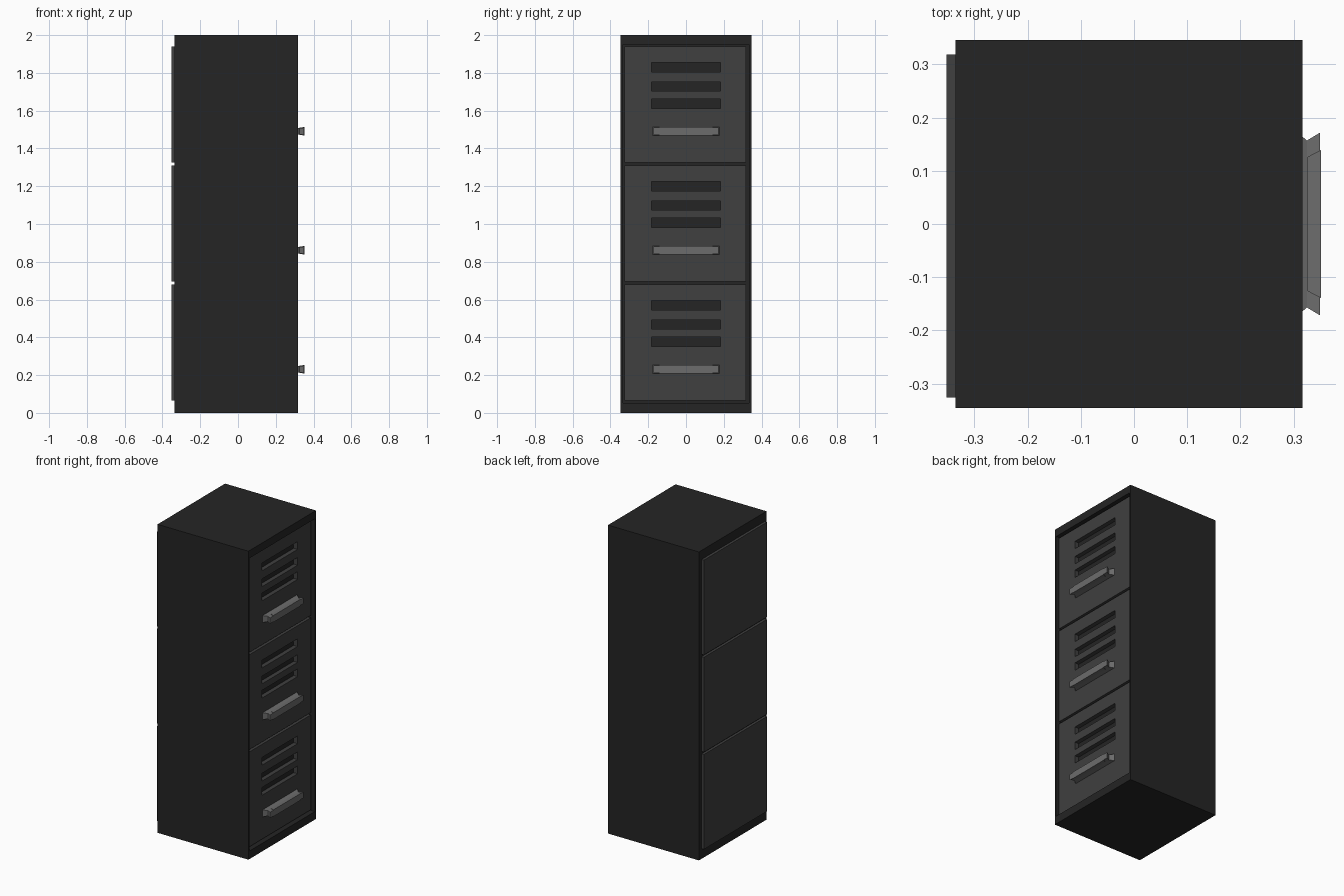
import bpy, bmesh
from mathutils import Vector

if "Cube" in bpy.data.objects:
    bpy.data.objects.remove(bpy.data.objects["Cube"])


def material(name, v):
    m = bpy.data.materials.new(name)
    m.diffuse_color = (v, v, v, 1)
    m.use_nodes = True
    m.node_tree.nodes["Principled BSDF"].inputs["Base Color"].default_value = m.diffuse_color
    return m


BODY = material("body_black", 0.018)
DOOR = material("drawer_grey", 0.05)
PULL = material("pull_grey", 0.15)
VENT = material("vent_light_grey", 0.55)


def finish(name, bm, mat=None):
    bmesh.ops.recalc_face_normals(bm, faces=bm.faces)
    me = bpy.data.meshes.new(name)
    bm.to_mesh(me)
    bm.free()
    ob = bpy.data.objects.new(name, me)
    bpy.context.collection.objects.link(ob)
    if mat:
        me.materials.append(mat)
    return ob


def add_box(bm, lo, hi):
    lo, hi = Vector(lo), Vector(hi)
    verts = bmesh.ops.create_cube(bm, size=1)["verts"]
    for v in verts:
        v.co = (lo + hi) / 2 + v.co * (hi - lo)
    return verts


def box(name, lo, hi, mat):
    bm = bmesh.new()
    add_box(bm, lo, hi)
    return finish(name, bm, mat)


def loft(name, sections, mat):
    """Rectangles (x, half width, half height, z centre) joined along x."""
    bm = bmesh.new()
    rings = [[bm.verts.new((x, sy * w, zc + sz * h))
              for sy, sz in ((-1, -1), (1, -1), (1, 1), (-1, 1))]
             for x, w, h, zc in sections]
    for a, b in zip(rings, rings[1:]):
        for i in range(4):
            j = (i + 1) % 4
            bm.faces.new((a[i], a[j], b[j], b[i]))
    bm.faces.new(rings[0])
    bm.faces.new(rings[-1])
    return finish(name, bm, mat)


# Cabinet shell with a shallow recess on the drawer side
bm = bmesh.new()
add_box(bm, (-0.335, -0.346, 0), (0.317, 0.346, 2))
front = max(bm.faces, key=lambda f: f.calc_center_median().x)
bmesh.ops.inset_region(bm, faces=[front], thickness=0.016)
for v in front.verts:
    v.co.z = 0.052 if v.co.z < 1 else 1.95
pocket = bmesh.ops.extrude_discrete_faces(bm, faces=[front])["faces"][0]
for v in pocket.verts:
    v.co.x = 0.272
finish("cabinet_body", bm, BODY)

X_FRONT = 0.300
for i in range(3):
    z0 = 0.066 + 0.63 * i
    tag = f"_{i + 1}"

    # Drawer front with three vent slots cut in
    drawer = box("drawer_front" + tag, (0.25, -0.326, z0),
                 (X_FRONT, 0.318, z0 + 0.615), DOOR)
    bm = bmesh.new()
    for dz in (0.505, 0.402, 0.31):
        add_box(bm, (0.262, -0.182, z0 + dz - 0.025),
                (0.35, 0.182, z0 + dz + 0.025))
        box("vent_floor" + tag, (0.255, -0.181, z0 + dz - 0.0245),
            (0.264, 0.181, z0 + dz + 0.0245), VENT)
    cutter = finish("slot_cutter", bm, DOOR)
    mod = drawer.modifiers.new("slots", "BOOLEAN")
    mod.operation, mod.solver, mod.object = "DIFFERENCE", "EXACT", cutter
    bpy.context.view_layer.objects.active = drawer
    bpy.ops.object.modifier_apply(modifier=mod.name)
    bpy.data.objects.remove(cutter)

    # Panel standing proud of the back
    box("back_panel" + tag, (-0.352, -0.326, z0),
        (-0.33, 0.319, z0 + 0.615), DOOR)

    # Pull: tapered base, flared grip with stepped ends
    zc = z0 + 0.165
    loft("pull_base" + tag, [(0.295, 0.182, 0.024, zc),
                             (0.325, 0.157, 0.017, zc),
                             (0.350, 0.172, 0.019, zc)], PULL)
    loft("pull_grip" + tag, [(0.326, 0.126, 0.020, zc),
                             (0.351, 0.139, 0.022, zc)], PULL)
